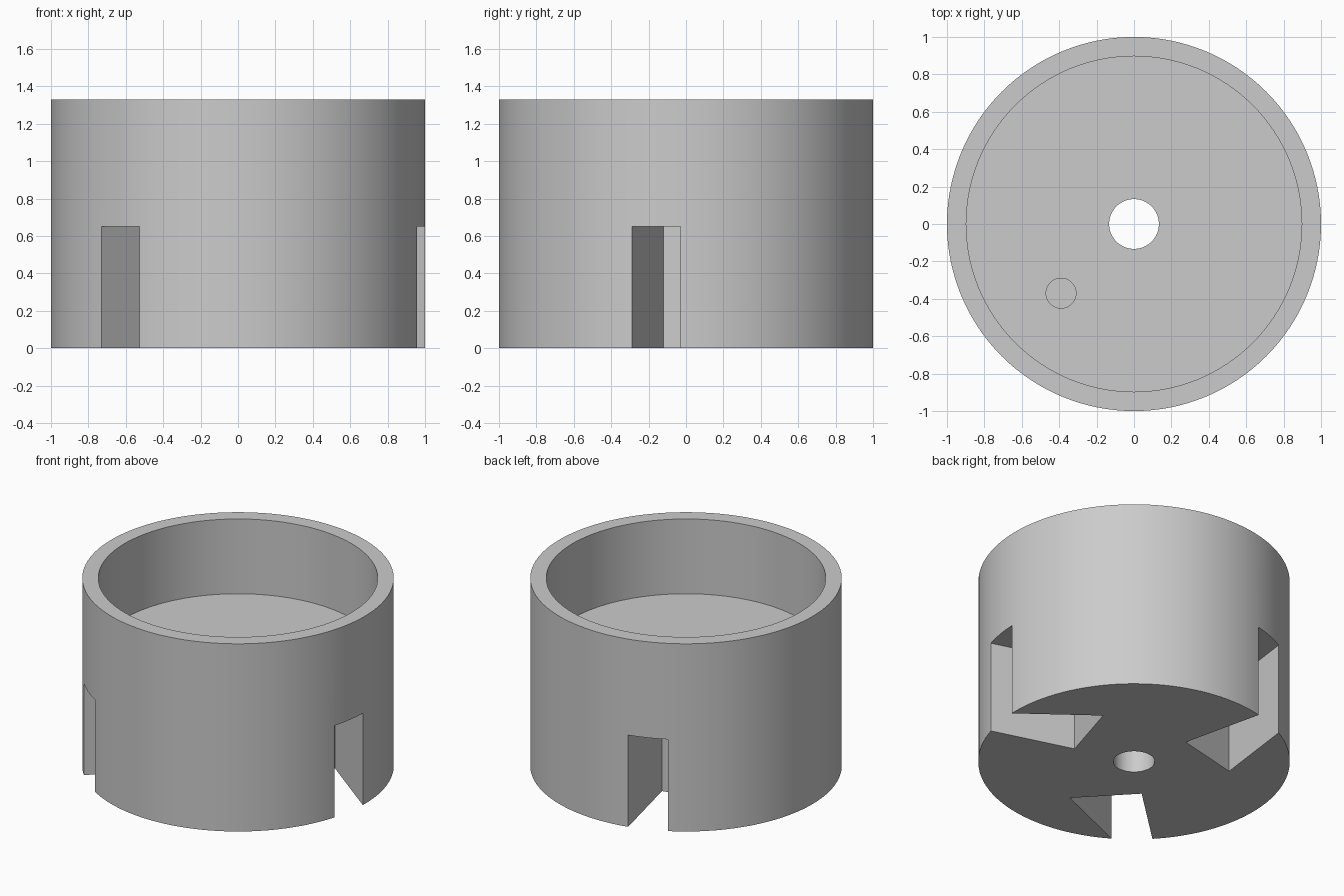
import bpy, bmesh, math
from mathutils import Matrix, Vector

cube = bpy.data.objects.get("Cube")
if cube:
    bpy.data.objects.remove(cube, do_unlink=True)

HEIGHT, FLOOR, SLOT_TOP = 1.33, 0.80, 0.65
INNER_R, HOLE_R = 0.897, 0.133

grey = bpy.data.materials.new("light_grey")
grey.use_nodes = True
grey.diffuse_color = (0.6, 0.6, 0.6, 1)
grey.node_tree.nodes["Principled BSDF"].inputs["Base Color"].default_value = (0.6, 0.6, 0.6, 1)


def make_object(name, bm):
    bmesh.ops.recalc_face_normals(bm, faces=bm.faces)
    mesh = bpy.data.meshes.new(name)
    bm.to_mesh(mesh)
    bm.free()
    mesh.materials.append(grey)
    obj = bpy.data.objects.new(name, mesh)
    bpy.context.collection.objects.link(obj)
    return obj


def add_prism(bm, outline, z0, z1, turn=0.0):
    """Extrude a flat outline from z0 to z1, turned about the z axis."""
    rot = Matrix.Rotation(turn, 3, "Z")
    face = bm.faces.new([bm.verts.new(rot @ Vector((x, y, z0))) for x, y in outline])
    top = bmesh.ops.extrude_face_region(bm, geom=[face])["geom"]
    verts = [v for v in top if isinstance(v, bmesh.types.BMVert)]
    bmesh.ops.translate(bm, verts=verts, vec=(0, 0, z1 - z0))


# Cup body: lathed wall and thick floor with a central bore
bm = bmesh.new()
profile = [(HOLE_R, 0), (1, 0), (1, HEIGHT), (INNER_R, HEIGHT), (INNER_R, FLOOR), (HOLE_R, FLOOR)]
ring = [bm.verts.new((r, 0, z)) for r, z in profile]
edges = [bm.edges.new((ring[i - 1], ring[i])) for i in range(len(ring))]
bmesh.ops.spin(bm, geom=ring + edges, cent=(0, 0, 0), axis=(0, 0, 1),
               angle=math.tau, steps=128, use_merge=True)
bmesh.ops.remove_doubles(bm, verts=bm.verts, dist=0.0001)
body = make_object("cup_body", bm)

# Cutters: three tapered slots below and one shallow round recess in the floor
bm = bmesh.new()
slot = [(0.415, 0), (1.1, 0), (1.1, 0.21), (0.415, 0.465)]
for k in range(3):
    add_prism(bm, slot, -0.1, SLOT_TOP, math.radians(-16.8 + 120 * k))
circle = [(-0.39 + 0.08 * math.cos(a), -0.37 + 0.08 * math.sin(a))
          for a in (math.tau * i / 48 for i in range(48))]
add_prism(bm, circle, FLOOR - 0.05, FLOOR + 0.1)
cutter = make_object("slot_cutter", bm)
cutter.hide_render = True

# Cut the body, then discard the cutter
cut = body.modifiers.new("slots", "BOOLEAN")
cut.operation = "DIFFERENCE"
cut.solver = "EXACT"
cut.object = cutter
bpy.ops.object.select_all(action="DESELECT")
body.select_set(True)
bpy.context.view_layer.objects.active = body
bpy.ops.object.modifier_apply(modifier=cut.name)
bpy.data.objects.remove(cutter, do_unlink=True)

bpy.ops.object.shade_smooth_by_angle(angle=math.radians(30))
